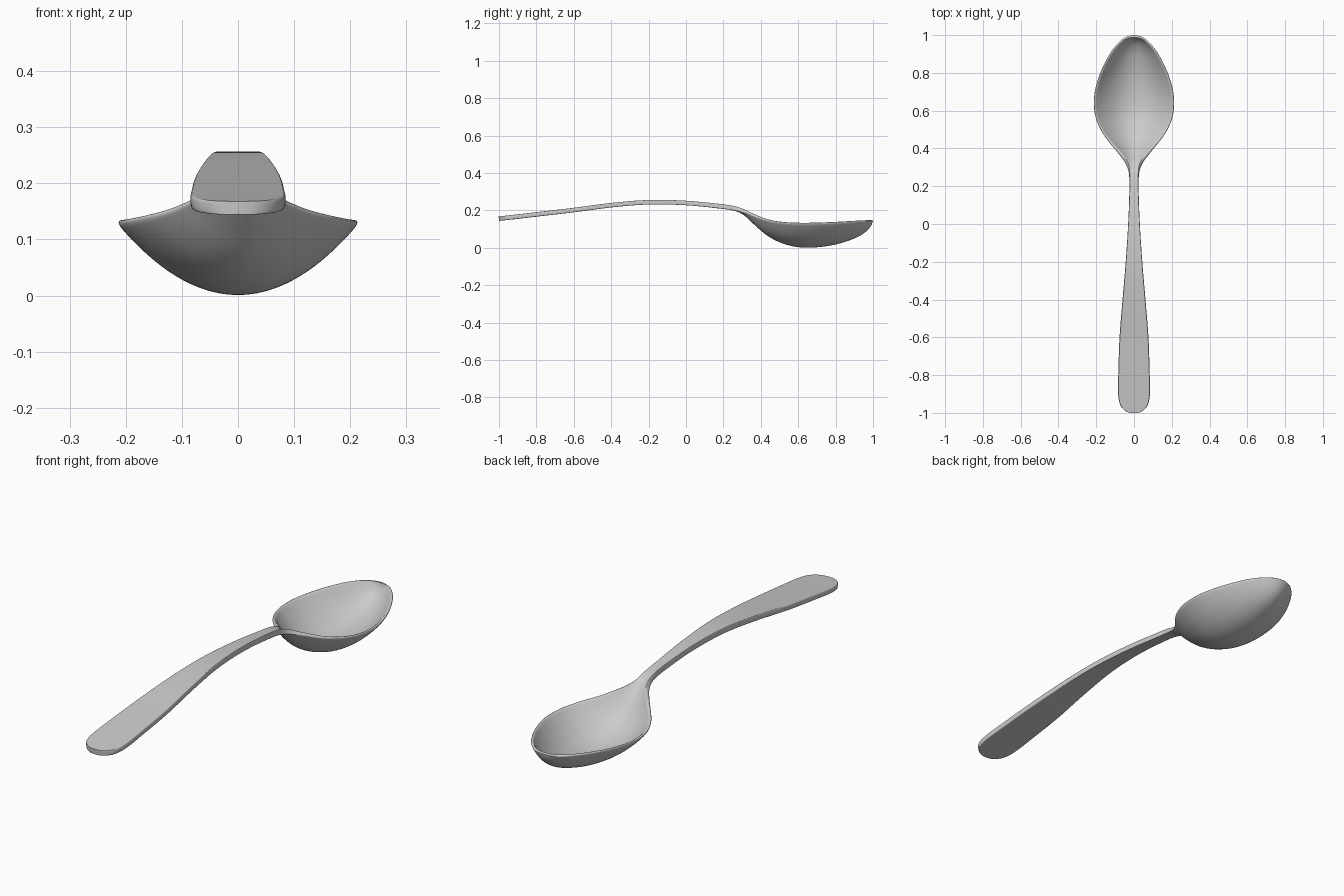
import bpy, bmesh

if "Cube" in bpy.data.objects:
    bpy.data.objects.remove(bpy.data.objects["Cube"])

# Stations along the spoon, bowl tip to handle end:
# y, half width, underside z at the edge, underside z on the centre line
STATIONS = [
    (1.0, 0.0, 0.146, 0.146), (0.99, 0.046, 0.145, 0.119), (0.96, 0.086, 0.144, 0.084),
    (0.9, 0.133, 0.141, 0.049), (0.8, 0.183, 0.135, 0.017), (0.7, 0.212, 0.131, 0.002),
    (0.62, 0.216, 0.130, 0.001), (0.55, 0.203, 0.132, 0.012), (0.48, 0.170, 0.139, 0.038),
    (0.42, 0.125, 0.151, 0.075), (0.36, 0.075, 0.172, 0.128), (0.31, 0.041, 0.188, 0.174),
    (0.26, 0.027, 0.200, 0.198), (0.18, 0.025, 0.211, 0.210), (0.0, 0.031, 0.228, 0.228),
    (-0.2, 0.044, 0.232, 0.232), (-0.4, 0.061, 0.216, 0.216), (-0.6, 0.077, 0.190, 0.190),
    (-0.78, 0.083, 0.169, 0.169), (-0.89, 0.085, 0.156, 0.156), (-0.955, 0.074, 0.149, 0.149),
    (-0.99, 0.043, 0.145, 0.145), (-1.0, 0.0, 0.144, 0.144),
]
STEPS, HALF_COLS = 4, 8
THICK = 0.024


def spline(rows, steps):
    """Catmull-Rom through the rows, reflected at both ends for round tips."""
    def mirror(r):
        return (r[0], -r[1], r[2], r[3])
    p = [mirror(rows[1])] + rows + [mirror(rows[-2])]
    out = []
    for i in range(1, len(p) - 2):
        for s in range(steps):
            t = s / steps
            out.append([0.5 * (2 * b + (c - a) * t + (2 * a - 5 * b + 4 * c - d) * t * t
                        + (3 * b - a - 3 * c + d) * t ** 3)
                        for a, b, c, d in zip(*p[i - 1:i + 3])])
    return out + [list(rows[-1])]


# Underside surface: parabolic cross-sections lofted along y
bm = bmesh.new()
grid = []
for y, w, edge, mid in spline(STATIONS, STEPS):
    row = []
    for j in range(-HALF_COLS, HALF_COLS + 1):
        a = abs(j) / HALF_COLS
        u = (1 - (1 - a) ** 1.25) * (1 if j >= 0 else -1)
        row.append(bm.verts.new((u * w, y, mid + (edge - mid) * u * u)))
    grid.append(row)
for r0, r1 in zip(grid, grid[1:]):
    for j in range(2 * HALF_COLS):
        bm.faces.new((r0[j], r0[j + 1], r1[j + 1], r1[j]))
bmesh.ops.remove_doubles(bm, verts=bm.verts, dist=1e-5)
for f in bm.faces:
    f.smooth = True
mesh = bpy.data.meshes.new("spoon")
bm.to_mesh(mesh)
bm.free()
spoon = bpy.data.objects.new("spoon", mesh)
bpy.context.collection.objects.link(spoon)

# Metal thickness: thin bowl, thicker handle
group = spoon.vertex_groups.new(name="thickness")
for v in mesh.vertices:
    k = min(1, max(0, (v.co.y - 0.2) / 0.3))
    group.add([v.index], 1 - 0.5 * k * k * (3 - 2 * k), 'REPLACE')
shell = spoon.modifiers.new("shell", 'SOLIDIFY')
shell.thickness = THICK
shell.offset = -1
shell.vertex_group = group.name

# Rounded edges
soft = spoon.modifiers.new("soft", 'SUBSURF')
soft.levels = soft.render_levels = 2
